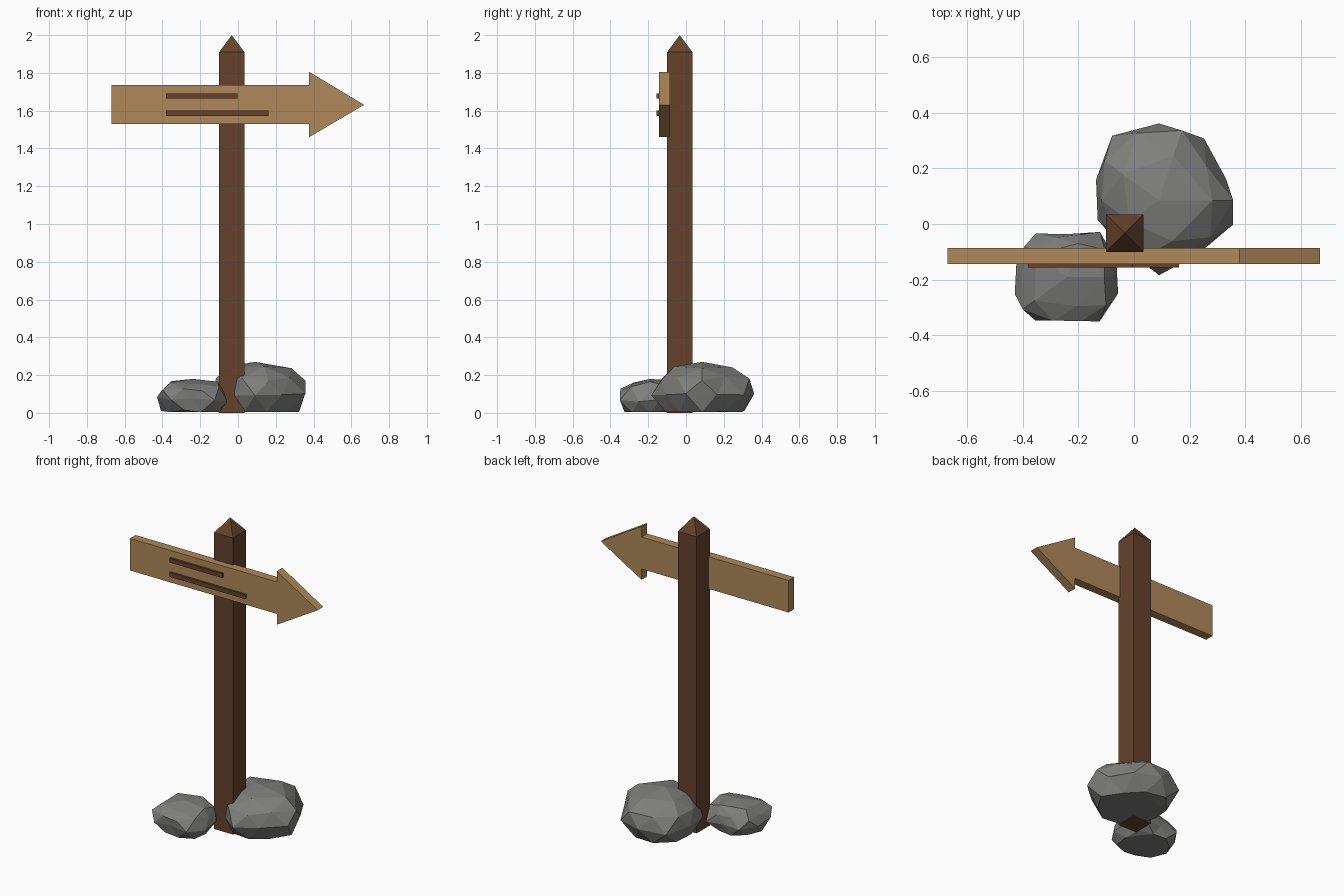
import bpy, bmesh, math, random
from mathutils import Vector

if "Cube" in bpy.data.objects:
    bpy.data.objects.remove(bpy.data.objects["Cube"])

random.seed(4)


def material(name, rgb):
    m = bpy.data.materials.new(name)
    m.diffuse_color = (*rgb, 1)
    m.use_nodes = True
    m.node_tree.nodes["Principled BSDF"].inputs["Base Color"].default_value = m.diffuse_color
    return m


DARK = material("dark_wood", (0.13, 0.055, 0.024))
LIGHT = material("light_wood", (0.43, 0.25, 0.10))
STONE = material("stone", (0.21, 0.21, 0.205))


def finish(bm, name, mat):
    bmesh.ops.recalc_face_normals(bm, faces=bm.faces)
    mesh = bpy.data.meshes.new(name)
    bm.to_mesh(mesh)
    bm.free()
    mesh.materials.append(mat)
    obj = bpy.data.objects.new(name, mesh)
    bpy.context.collection.objects.link(obj)
    return obj


def plank(name, profile, y0, y1, mat):
    """Extrude an (x, z) outline from y0 to y1."""
    bm = bmesh.new()
    face = bm.faces.new([bm.verts.new((x, y0, z)) for x, z in profile])
    ext = bmesh.ops.extrude_face_region(bm, geom=[face])["geom"]
    moved = [v for v in ext if isinstance(v, bmesh.types.BMVert)]
    bmesh.ops.translate(bm, verts=moved, vec=(0, y1 - y0, 0))
    return finish(bm, name, mat)


def rock(name, centre, height, outline, power, jitter):
    """Low-poly boulder: icosphere fitted to a plan outline, flattened on the ground."""
    c = Vector(centre)
    polar = sorted((math.atan2(y - c.y, x - c.x) % math.tau,
                    math.hypot(x - c.x, y - c.y)) for x, y in outline)
    polar = [(polar[-1][0] - math.tau, polar[-1][1])] + polar + \
            [(polar[0][0] + math.tau, polar[0][1])]

    def radius(a):
        for (a0, r0), (a1, r1) in zip(polar, polar[1:]):
            if a0 <= a <= a1:
                return r0 + (r1 - r0) * (a - a0) / (a1 - a0)

    bm = bmesh.new()
    bmesh.ops.create_icosphere(bm, subdivisions=2, radius=1)
    for v in bm.verts:
        d = v.co.normalized()
        a = math.atan2(d.y, d.x) % math.tau
        flat = max(0.0, 1 - d.z * d.z)
        r = 1.02 * radius(a) * flat ** (power / 2)
        z = c.z + d.z * (height - c.z if d.z > 0 else c.z * 2.1)
        if d.z < -0.2:
            r *= 0.88
        if abs(d.z) > 0.2:
            r *= 1 + random.uniform(-jitter, jitter)
        if abs(d.z) < 0.9:
            z += random.uniform(-jitter, jitter) * 0.2
        v.co = (c.x + r * math.cos(a), c.y + r * math.sin(a),
                min(height, max(0.004, z)))
    return finish(bm, name, STONE)


# Square post with pyramid tip
PX, PY, HALF = -0.033, -0.033, 0.067
bm = bmesh.new()
corners = [(-1, -1), (1, -1), (1, 1), (-1, 1)]
low, high = [[bm.verts.new((PX + sx * HALF, PY + sy * HALF, z)) for sx, sy in corners]
             for z in (0, 1.91)]
tip = bm.verts.new((PX, PY, 2.0))
bm.faces.new(low[::-1])
for i in range(4):
    j = (i + 1) % 4
    bm.faces.new((low[i], low[j], high[j], high[i]))
    bm.faces.new((high[i], high[j], tip))
finish(bm, "post", DARK)

# Arrow-shaped board
plank("arrow_board", [(-0.67, 1.53), (0.377, 1.53), (0.377, 1.46), (0.668, 1.631),
                      (0.377, 1.805), (0.377, 1.736), (-0.67, 1.736)],
      -0.143, -0.086, LIGHT)

# Raised strips standing for writing
for name, x1, z in (("upper_strip", -0.003, 1.678), ("lower_strip", 0.161, 1.586)):
    plank(name, [(-0.38, z - 0.014), (x1, z - 0.014), (x1, z + 0.014), (-0.38, z + 0.014)],
          -0.156, -0.138, DARK)

# Boulders around the base
rock("large_rock", (0.09, 0.085, 0.1), 0.27,
     [(0.08, 0.355), (0.24, 0.315), (0.285, 0.19), (0.385, 0.08), (0.32, -0.04),
      (0.24, -0.09), (0.08, -0.18), (-0.02, -0.09), (-0.12, 0.0), (-0.14, 0.08),
      (-0.115, 0.2), (-0.07, 0.32)], 0.75, 0.05)
rock("small_rock", (-0.24, -0.19, 0.07), 0.18,
     [(-0.345, -0.033), (-0.25, -0.045), (-0.13, -0.027), (-0.08, -0.1), (-0.06, -0.18),
      (-0.07, -0.28), (-0.13, -0.35), (-0.23, -0.335), (-0.35, -0.345), (-0.415, -0.28),
      (-0.425, -0.17), (-0.4, -0.09)], 0.6, 0.07)
